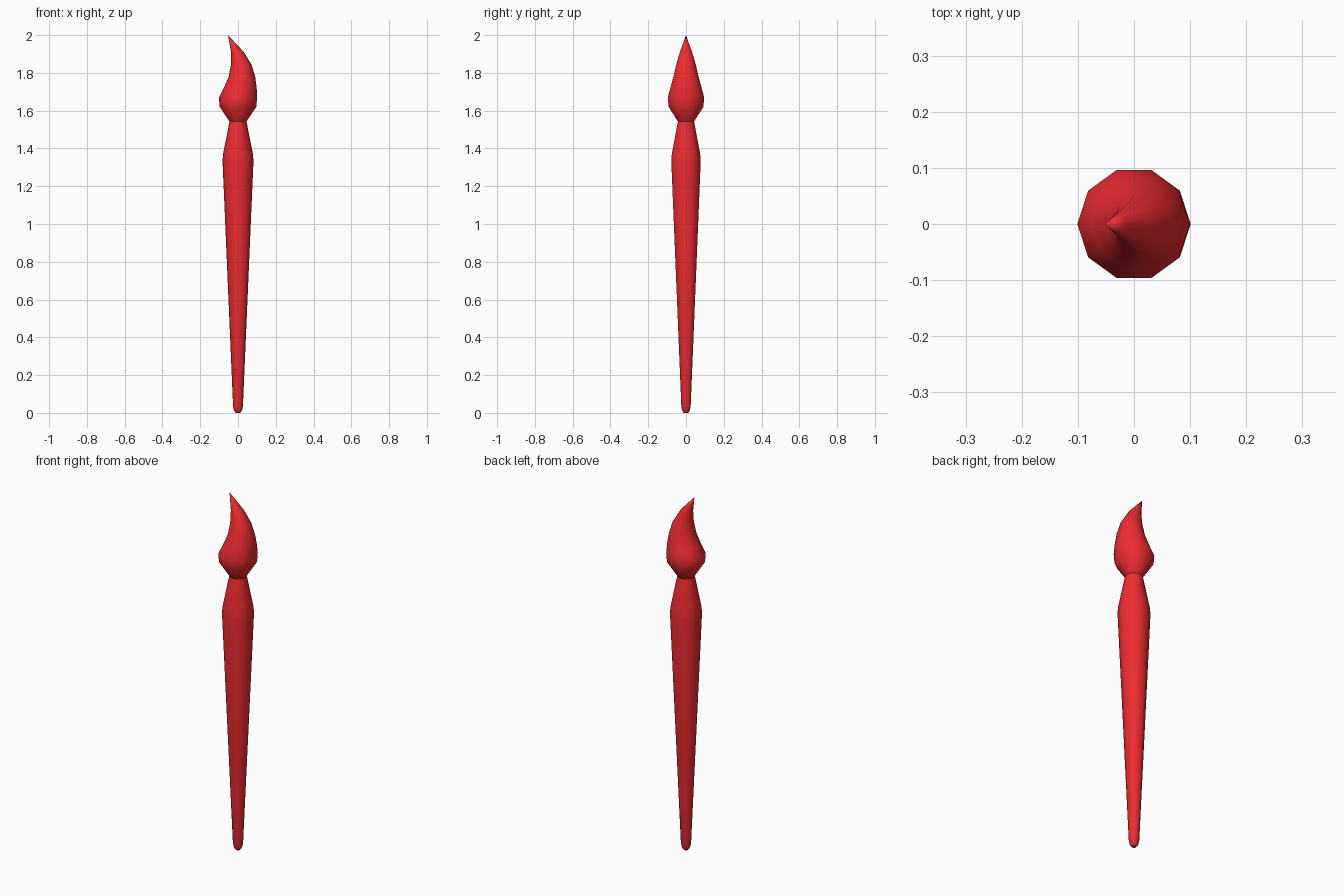
import bpy, bmesh, math

if "Cube" in bpy.data.objects:
    bpy.data.objects.remove(bpy.data.objects["Cube"])

SIDES = 10
red = bpy.data.materials.new("red")
red.diffuse_color = (0.85, 0.025, 0.03, 1)
red.use_nodes = True
red.node_tree.nodes["Principled BSDF"].inputs["Base Color"].default_value = red.diffuse_color


def loft(name, rings):
    """Skin ten-sided rings (x offset, z, radius); radius 0 makes a point."""
    bm = bmesh.new()
    loops = []
    for cx, z, r in rings:
        if r == 0:
            loops.append([bm.verts.new((cx, 0, z))] * SIDES)
        else:
            loops.append([bm.verts.new((cx + r * math.cos(2 * math.pi * i / SIDES),
                                        r * math.sin(2 * math.pi * i / SIDES), z))
                          for i in range(SIDES)])
    for a, b in zip(loops, loops[1:]):
        for i in range(SIDES):
            j = (i + 1) % SIDES
            bm.faces.new(list(dict.fromkeys((a[i], a[j], b[j], b[i]))))
    # Cap open ends
    if rings[0][2]:
        bm.faces.new(loops[0][::-1])
    if rings[-1][2]:
        bm.faces.new(loops[-1])
    bmesh.ops.recalc_face_normals(bm, faces=bm.faces)
    mesh = bpy.data.meshes.new(name)
    bm.to_mesh(mesh)
    bm.free()
    mesh.materials.append(red)
    obj = bpy.data.objects.new(name, mesh)
    bpy.context.collection.objects.link(obj)
    bpy.ops.object.select_all(action='DESELECT')
    obj.select_set(True)
    bpy.context.view_layer.objects.active = obj
    bpy.ops.object.shade_smooth_by_angle(angle=math.radians(50))
    return obj


# Tapered handle with rounded butt and narrowed neck
loft("handle", [(0, 0.0, 0.012), (0, 0.012, 0.021), (0, 0.035, 0.026),
                (0, 1.335, 0.082), (0, 1.37, 0.079), (0, 1.543, 0.045)])

# Bristle tuft: bulb that curls over to a point
loft("bristles", [(0, 1.543, 0.045), (0, 1.62, 0.097), (0, 1.67, 0.101),
                  (0.012, 1.72, 0.087), (0.021, 1.78, 0.070),
                  (0.017, 1.845, 0.054), (-0.003, 1.91, 0.034),
                  (-0.028, 1.955, 0.017), (-0.053, 2.0, 0)])
